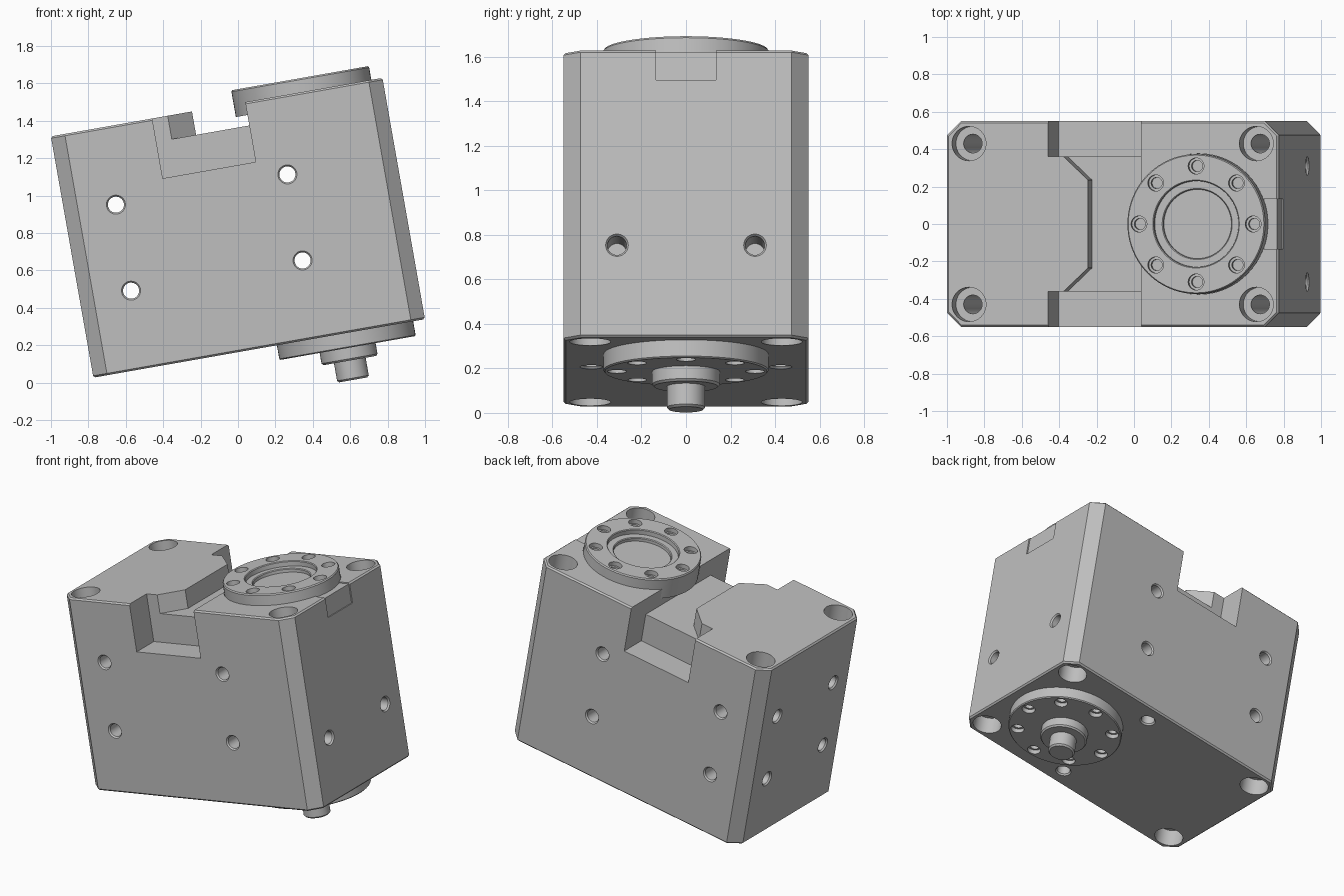
import bpy, bmesh, math
from mathutils import Matrix, Vector

if "Cube" in bpy.data.objects:
    bpy.data.objects.remove(bpy.data.objects["Cube"], do_unlink=True)

L, W, H = 1.80, 0.55, 1.31      # length, half width, height
CX = 1.366                      # spindle position along the length
SPIN = Vector((CX, 0, 0))

steel = bpy.data.materials.new("machined grey")
steel.use_nodes = True
GREY = (0.52, 0.52, 0.52, 1)
steel.diffuse_color = GREY
steel.node_tree.nodes["Principled BSDF"].inputs["Base Color"].default_value = GREY


def finish(name, bm):
    bmesh.ops.recalc_face_normals(bm, faces=bm.faces)
    me = bpy.data.meshes.new(name)
    bm.to_mesh(me)
    bm.free()
    me.materials.append(steel)
    ob = bpy.data.objects.new(name, me)
    bpy.context.collection.objects.link(ob)
    return ob


def prism(name, outline, z0, z1, bevel=0):
    bm = bmesh.new()
    face = bm.faces.new([bm.verts.new((x, y, z0)) for x, y in outline])
    ext = bmesh.ops.extrude_face_region(bm, geom=[face])
    top = [v for v in ext["geom"] if isinstance(v, bmesh.types.BMVert)]
    bmesh.ops.translate(bm, verts=top, vec=(0, 0, z1 - z0))
    if bevel:
        rims = [e for e in bm.edges if abs(e.verts[0].co.z - e.verts[1].co.z) < 1e-5]
        bmesh.ops.bevel(bm, geom=rims, offset=bevel, segments=1, affect='EDGES')
    return finish(name, bm)


def box(name, x0, x1, y0, y1, z0, z1):
    return prism(name, [(x0, y0), (x1, y0), (x1, y1), (x0, y1)], z0, z1)


def lathe(name, profile, at, axis=(0, 0, 1), seg=64):
    """Spin a (radius, height) profile, then aim it along axis."""
    bm = bmesh.new()
    vs = [bm.verts.new((r, 0, h)) for r, h in profile]
    es = [bm.edges.new(p) for p in zip(vs, vs[1:])]
    bmesh.ops.spin(bm, geom=vs + es, cent=(0, 0, 0), axis=(0, 0, 1),
                   angle=2 * math.pi, steps=seg)
    bmesh.ops.remove_doubles(bm, verts=bm.verts, dist=1e-5)
    turn = Vector(axis).to_track_quat('Z', 'Y').to_matrix().to_4x4()
    bmesh.ops.transform(bm, matrix=Matrix.Translation(at) @ turn, verts=bm.verts)
    return finish(name, bm)


def cut(target, cutter):
    mod = target.modifiers.new("cut", 'BOOLEAN')
    mod.operation, mod.solver, mod.object = 'DIFFERENCE', 'EXACT', cutter
    bpy.context.view_layer.objects.active = target
    bpy.ops.object.modifier_apply(modifier=mod.name)
    bpy.data.objects.remove(cutter, do_unlink=True)


def drill(target, at, axis, depth, r=0.043):
    """Hole with a small lead-in chamfer."""
    cut(target, lathe("drill", [(0, 0.02), (r + .008, 0.02), (r + .008, 0),
                                (r, -0.01), (r, -depth), (0, -depth)], at, axis, 32))


def bolt_circle(target, z, axis, n=8):
    """Ring of counterbored screw holes around the spindle."""
    for i in range(n):
        a = 2 * math.pi * i / n
        at = (CX + .31 * math.cos(a), .31 * math.sin(a), z)
        cut(target, lathe("screw", [(0, .02), (.043, .02), (.043, -.03), (.03, -.03),
                                    (.03, -.06), (0, -.06)], at, axis, 24))


# Housing block with chamfered upright corners
c = 0.075
housing = prism("housing", [(c, -W), (L - c, -W), (L, -W + c), (L, W - c),
                            (L - c, W), (c, W), (0, W - c), (0, -W + c)], 0, H, 0.01)

# Channel across the top, and a deeper pocket at each side
cut(housing, prism("channel", [(.634, .40), (.634, .36), (.766, .235), (.766, -.235),
                               (.634, -.36), (.634, -.40), (1.055, -.40), (1.055, .40)],
                   1.183, 1.5))
for s in (-1, 1):
    y0, y1 = sorted((s * .36, s * .7))
    cut(housing, box("pocket", .55, 1.055, y0, y1, .985, 1.5))

# Seat for the upper flange, shallow key recess at the right end
cut(housing, lathe("seat", [(0, 1.238), (.376, 1.238), (.376, 1.5), (0, 1.5)], SPIN))
cut(housing, box("key_top", 1.72, 1.9, -.135, .135, 1.302, 1.5))
cut(housing, box("key_side", 1.792, 1.9, -.135, .135, 1.173, 1.5))

# Corner bolt holes, counterbored at both ends
for x in (.12, L - .12):
    for y in (-.43, .43):
        cut(housing, lathe("corner_bolt", [
            (0, -.1), (.092, -.1), (.092, .12), (.05, .12), (.05, H - .12),
            (.092, H - .12), (.092, H + .1), (0, H + .1)], (x, y, 0), seg=48))

# Cross holes through the width
for x in (.279, 1.21):
    for z in (.423, .89):
        cut(housing, lathe("cross_hole", [
            (0, -W - .02), (.051, -W - .02), (.051, -W), (.043, -W + .01),
            (.043, W - .01), (.051, W), (.051, W + .02), (0, W + .02)],
            (x, 0, z), (0, 1, 0), 32))

# Blind holes in both ends and the underside
for y in (-.31, .31):
    drill(housing, (L, y, .42), (1, 0, 0), .2)
    for z in (.423, .89):
        drill(housing, (0, y, z), (-1, 0, 0), .2)
for y in (-.425, .425):
    drill(housing, (1.03, y, 0), (0, 0, -1), .15)

# Upper flange with stepped bore
upper_flange = lathe("upper_flange", [
    (0, 1.24), (.374, 1.24), (.374, 1.377), (.368, 1.385), (.235, 1.385), (.23, 1.38),
    (.23, 1.35), (.19, 1.35), (.185, 1.345), (.185, 1.325), (0, 1.325)], SPIN, seg=96)
bolt_circle(upper_flange, 1.385, (0, 0, 1))

# Lower flange, hub and pin
lower_flange = lathe("lower_flange", [
    (0, .01), (.37, .01), (.37, -.074), (.364, -.08), (0, -.08)], SPIN, seg=96)
bolt_circle(lower_flange, -.08, (0, 0, -1))
hub = lathe("hub", [(0, -.07), (.152, -.07), (.152, -.138), (.143, -.148), (0, -.148)], SPIN)
pin = lathe("pin", [(0, -.14), (.086, -.14), (.086, -.243), (.076, -.253), (0, -.253)], SPIN)

# Tilt the whole assembly and shade the round surfaces
pose = Matrix.Translation((-.773, 0, .027)) @ Matrix.Rotation(math.radians(-10), 4, 'Y')
for ob in (housing, upper_flange, lower_flange, hub, pin):
    ob.data.transform(pose)
    bpy.ops.object.select_all(action='DESELECT')
    ob.select_set(True)
    bpy.context.view_layer.objects.active = ob
    bpy.ops.object.shade_smooth_by_angle(angle=math.radians(25))
